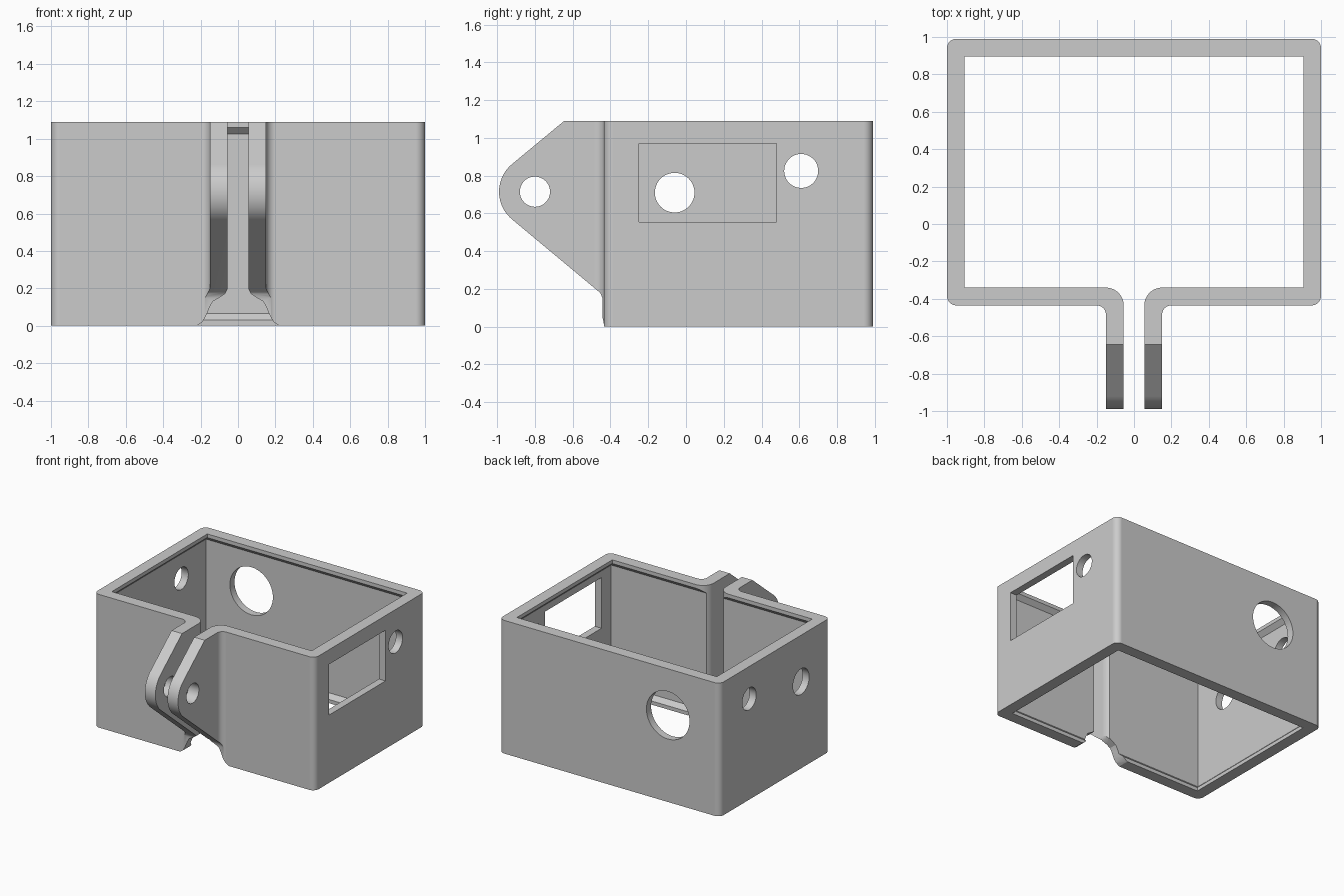
import bpy, bmesh, math
from mathutils import Vector

if "Cube" in bpy.data.objects:
    bpy.data.objects.remove(bpy.data.objects["Cube"])

HEIGHT, WALL = 1.09, 0.095
FRONT, BACK = -0.435, 0.99

grey = bpy.data.materials.new("plain grey")
grey.use_nodes = True
grey.diffuse_color = (0.6, 0.6, 0.6, 1)
grey.node_tree.nodes["Principled BSDF"].inputs["Base Color"].default_value = (0.6, 0.6, 0.6, 1)


def arc(cx, cy, r, start, end, steps=10):
    angles = [math.radians(start + (end - start) * i / steps) for i in range(steps + 1)]
    return [(cx + r * math.cos(a), cy + r * math.sin(a)) for a in angles]


def prism(name, points, axis, low, high):
    """Extrude a flat outline along the x, y or z axis."""
    place = {"x": lambda p: (low, p[0], p[1]),
             "y": lambda p: (p[0], low, p[1]),
             "z": lambda p: (p[0], p[1], low)}[axis]
    bm = bmesh.new()
    face = bm.faces.new([bm.verts.new(place(p)) for p in points])
    grown = bmesh.ops.extrude_face_region(bm, geom=[face])["geom"]
    shift = Vector([(high - low) * (axis == a) for a in "xyz"])
    bmesh.ops.translate(bm, vec=shift, verts=[v for v in grown if isinstance(v, bmesh.types.BMVert)])
    bmesh.ops.recalc_face_normals(bm, faces=bm.faces)
    mesh = bpy.data.meshes.new(name)
    bm.to_mesh(mesh)
    bm.free()
    obj = bpy.data.objects.new(name, mesh)
    bpy.context.collection.objects.link(obj)
    mesh.materials.append(grey)
    return obj


def combine(target, tool, operation="DIFFERENCE"):
    """Apply a boolean and discard its helper."""
    tool.hide_render = True
    mod = target.modifiers.new("cut", "BOOLEAN")
    mod.operation, mod.solver, mod.object = operation, "EXACT", tool
    bpy.context.view_layer.objects.active = target
    bpy.ops.object.modifier_apply(modifier=mod.name)
    bpy.data.objects.remove(tool)


def mirrored(half):
    return half + [(-x, y) for x, y in reversed(half)]


# Clamp sheet: open rectangular wall with two bent flanges
r, gap = 0.05, 0.055
inner, outer = gap, gap + WALL
half = [(0.905, BACK - WALL), (0.905, FRONT + WALL)]
half += arc(inner + WALL, FRONT, WALL, 90, 180)
half += [(inner, -1.1), (outer, -1.1)]
half += arc(outer + r, FRONT - r, r, 180, 90)
half += arc(1 - r, FRONT + r, r, -90, 0)
half += arc(1 - r, BACK - r, r, 0, 90)
# The half outline runs from the inner back corner to the outer back corner
outline = half + [(-x, y) for x, y in reversed(half)]
right = prism("clamp_housing", half + [(0, BACK), (0, BACK - WALL)], "z", 0, HEIGHT)
body = right
mirror = body.modifiers.new("mirror", "MIRROR")
mirror.use_clip = True
bpy.context.view_layer.objects.active = body
bpy.ops.object.modifier_apply(modifier=mirror.name)
bm = bmesh.new()
bm.from_mesh(body.data)
bmesh.ops.delete(bm, geom=[f for f in bm.faces if all(abs(v.co.x) < 1e-4 for v in f.verts)], context="FACES")
bmesh.ops.recalc_face_normals(bm, faces=bm.faces)
bm.to_mesh(body.data)
bm.free()

# Side silhouette with the rounded flange noses
side = [(1.1, -0.1), (FRONT - 0.006, -0.1), (FRONT - 0.006, 0.15), (-0.455, 0.18)]
side += arc(-0.8, 0.715, 0.19, 230.5, 129.6, 20)
side += [(-0.645, HEIGHT), (-0.645, 1.2), (1.1, 1.2)]
combine(body, prism("side_shape", side, "x", -1.2, 1.2), "INTERSECT")

# Flared relief under the flanges
flare = [(0.23, -0.05), (0.22, 0), (0.19, 0.02), (0.168, 0.06), (0.152, 0.1), (0.135, 0.13),
         (0.1, 0.15), (0.07, 0.17), (0.054, 0.2)]
combine(body, prism("relief", mirrored(flare), "y", -0.47, -0.25))

# Recessed inner walls, leaving chamfered lips at the top and bottom
step, lip = 0.035, 0.03
recess = prism("recess", [(-0.9, FRONT + WALL), (0.9, FRONT + WALL),
                          (0.9, BACK - WALL), (-0.9, BACK - WALL)], "z", lip, HEIGHT - lip)
bm = bmesh.new()
middle = (FRONT + BACK) / 2
x_in, y_in = 0.905, (BACK - FRONT) / 2 - WALL
rings = []
for z, grow in ((lip, 0), (lip + step, step), (HEIGHT - lip - step, step), (HEIGHT - lip, 0)):
    rings.append([bm.verts.new((sx * (x_in + grow), middle + sy * (y_in + grow), z))
                  for sx, sy in ((-1, -1), (1, -1), (1, 1), (-1, 1))])
for a, b in zip(rings, rings[1:]):
    for i in range(4):
        j = (i + 1) % 4
        bm.faces.new((a[i], a[j], b[j], b[i]))
bm.faces.new(rings[0])
bm.faces.new(rings[-1])
bmesh.ops.recalc_face_normals(bm, faces=bm.faces)
bm.to_mesh(recess.data)
bm.free()
combine(body, recess)

# Window in the left wall
window = [(-0.25, 0.555), (0.48, 0.555), (0.48, 0.97), (-0.25, 0.97)]
combine(body, prism("window", window, "x", 0.7, 1.2))

# Round holes: flange bolt, cable holes through both sides, right wall, back wall
for name, cx, cz, radius, axis, low, high in (
        ("bolt_hole", -0.8, 0.715, 0.08, "x", -0.3, 0.3),
        ("cable_hole", 0.61, 0.825, 0.09, "x", -1.2, 1.2),
        ("side_hole", -0.06, 0.71, 0.105, "x", -1.2, -0.7),
        ("back_hole", -0.53, 0.71, 0.195, "y", 0.7, 1.2)):
    combine(body, prism(name, arc(cx, cz, radius, 0, 360, 48)[:-1], axis, low, high))

# Smooth bends, crisp edges
body.select_set(True)
bpy.context.view_layer.objects.active = body
bpy.ops.object.shade_smooth_by_angle(angle=math.radians(30))
weighted = body.modifiers.new("flat walls", "WEIGHTED_NORMAL")
weighted.keep_sharp = True
